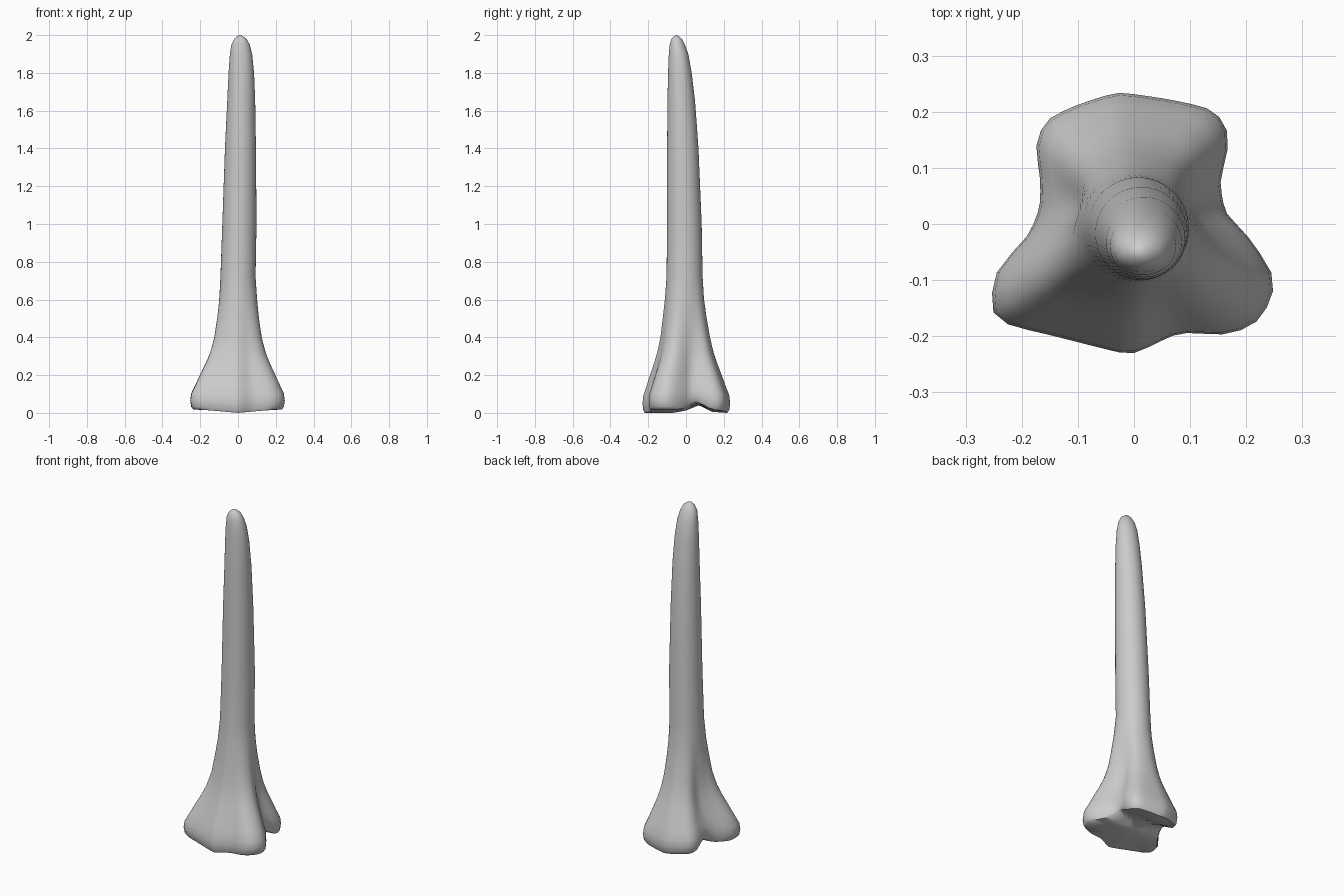
import bpy, bmesh, math
from mathutils import Vector

if "Cube" in bpy.data.objects:
    bpy.data.objects.remove(bpy.data.objects["Cube"])

N = 56

# flared foot outline seen from above
FOOT = [(0.16, 0.02), (0.15, 0.08), (0.167, 0.125), (0.165, 0.18), (0.13, 0.205),
        (0.06, 0.22), (-0.03, 0.233), (-0.10, 0.21), (-0.155, 0.185), (-0.175, 0.145),
        (-0.165, 0.08), (-0.165, 0.03), (-0.185, -0.02), (-0.245, -0.08), (-0.255, -0.155),
        (-0.238, -0.175), (-0.15, -0.195), (-0.005, -0.232), (0.08, -0.19), (0.17, -0.197),
        (0.225, -0.17), (0.255, -0.10), (0.20, -0.02)]

# z, left, right, front, back extents of the shaft, and share of the foot outline
ROWS = [(0.000, -.10, .10, -.11, .10, .90), (0.015, -.10, .10, -.11, .10, .97),
        (0.05, -.10, .10, -.11, .10, 1.0), (0.09, -.10, .10, -.11, .10, .97),
        (0.14, -.10, .10, -.11, .10, .83), (0.20, -.10, .10, -.11, .10, .67),
        (0.26, -.10, .10, -.11, .10, .50), (0.32, -.10, .10, -.11, .10, .35),
        (0.40, -.10, .10, -.11, .10, .21), (0.50, -.10, .10, -.11, .095, .11),
        (0.60, -.097, .098, -.107, .09, .04), (0.72, -.093, .093, -.103, .088, 0),
        (1.00, -.083, .098, -.10, .083, 0), (1.40, -.069, .095, -.10, .066, 0),
        (1.65, -.057, .091, -.098, .048, 0), (1.80, -.050, .085, -.095, .030, 0),
        (1.90, -.043, .075, -.091, .012, 0), (1.95, -.035, .062, -.086, -.006, 0),
        (1.98, -.020, .046, -.077, -.022, 0), (1.995, -.003, .025, -.063, -.038, 0)]


def foot_point(t):
    """Where a ray at angle t from the axis meets the foot outline."""
    d = Vector((math.cos(t), math.sin(t)))
    for i, p in enumerate(FOOT):
        a = Vector(p)
        e = Vector(FOOT[(i + 1) % len(FOOT)]) - a
        den = d.x * e.y - d.y * e.x
        if abs(den) < 1e-9:
            continue
        r = (a.x * e.y - a.y * e.x) / den
        s = (a.x * d.y - a.y * d.x) / den
        if r > 0 and -1e-6 <= s <= 1 + 1e-6:
            return d * r
    return d * 0.2


def floor_z(x, y):
    """Underside: raised channel behind the middle, slightly raised corners."""
    return 0.042 * math.exp(-((y - 0.06) / 0.055) ** 2) + 0.018 * min(1, abs(x) / 0.2)


def bone_shaft():
    bm = bmesh.new()
    foot = [foot_point(2 * math.pi * i / N) for i in range(N)]
    # soften the corners of the foot outline
    foot = [foot[i] * 0.7 + (foot[i - 1] + foot[(i + 1) % N]) * 0.15 for i in range(N)]
    foot = [p * 1.012 for p in foot]
    rings = []

    # underside rings, from the inside out
    for k in (0.3, 0.6):
        rings.append([bm.verts.new((p.x * k, p.y * k, floor_z(p.x * k, p.y * k))) for p in foot])

    # foot blending into the tapering shaft
    for z, x0, x1, y0, y1, w in ROWS:
        ring = []
        for i in range(N):
            t = 2 * math.pi * i / N
            s = Vector(((x0 + x1) / 2 + (x1 - x0) / 2 * math.cos(t),
                        (y0 + y1) / 2 + (y1 - y0) / 2 * math.sin(t)))
            # side hollows fade into the shaft sooner
            hollow = math.exp(-((s.y - 0.03) / 0.035) ** 2) * 4 * w * (1 - w) * 0.25
            p = s.lerp(foot[i], max(0, w - hollow))
            h = z + floor_z(p.x, p.y) * max(0, 1 - z / 0.3)
            ring.append(bm.verts.new((p.x, p.y, h)))
        rings.append(ring)

    for a, b in zip(rings, rings[1:]):
        for i in range(N):
            j = (i + 1) % N
            bm.faces.new((a[i], a[j], b[j], b[i]))
    # close the underside and the tip
    low = bm.verts.new((0, 0, floor_z(0, 0)))
    tip = bm.verts.new((0.01, -0.05, 2.0))
    for i in range(N):
        j = (i + 1) % N
        bm.faces.new((low, rings[0][j], rings[0][i]))
        bm.faces.new((tip, rings[-1][i], rings[-1][j]))
    bmesh.ops.recalc_face_normals(bm, faces=bm.faces)

    mesh = bpy.data.meshes.new("flared_shaft")
    bm.to_mesh(mesh)
    bm.free()
    ob = bpy.data.objects.new("flared_shaft", mesh)
    bpy.context.collection.objects.link(ob)
    bpy.context.view_layer.objects.active = ob
    ob.select_set(True)
    bpy.ops.object.shade_smooth_by_angle(angle=math.radians(50))


bone_shaft()
